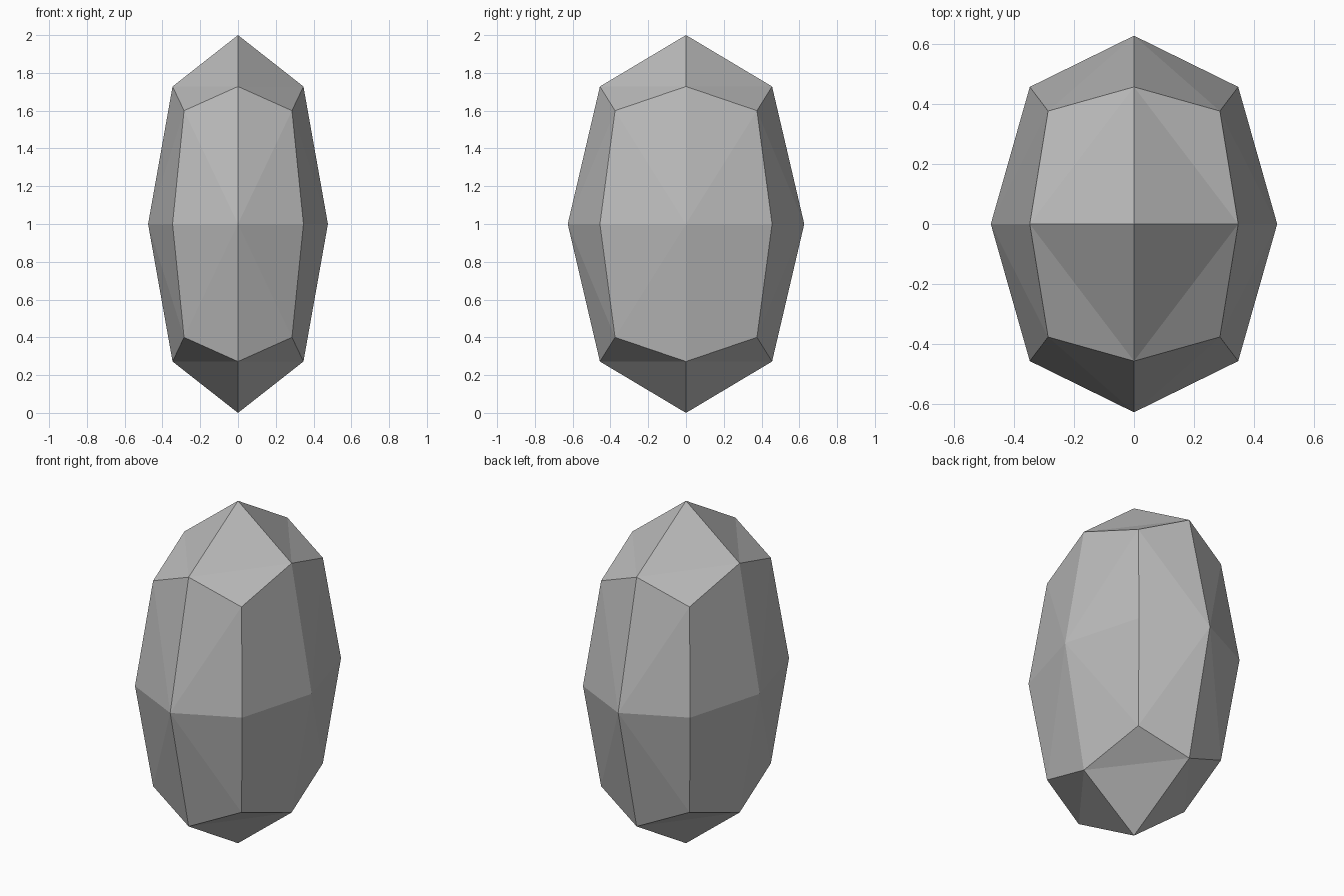
import bpy
import bmesh
from itertools import product

cube = bpy.data.objects.get("Cube")
if cube:
    bpy.data.objects.remove(cube, do_unlink=True)

# Half sizes of the stone, and how far points shrink on ridges and corners
SIZE = (0.476, 0.626, 1.0)
SHRINK = {1: 1.0, 2: 0.728, 3: 0.6}

# One plain stone colour
grey = bpy.data.materials.new("stone_grey")
grey.use_nodes = True
colour = (0.5, 0.5, 0.5, 1)
grey.diffuse_color = colour
grey.node_tree.nodes["Principled BSDF"].inputs["Base Color"].default_value = colour

bm = bmesh.new()

# Lattice of face centres, ridge points and corners
points = {}
for key in product((-1, 0, 1), repeat=3):
    if any(key):
        k = SHRINK[sum(map(abs, key))]
        x, y, z = (s * c * k for s, c in zip(SIZE, key))
        points[key] = bm.verts.new((x, y, z + 1))


def facet(*keys):
    bm.faces.new([points[k] for k in keys])


# Facets of each octant
for corner in product((-1, 1), repeat=3):
    sx, sy, sz = corner
    xy, xz, yz = (sx, sy, 0), (sx, 0, sz), (0, sy, sz)
    # Side facets crease from centre to corner
    for centre, ridge in (((sx, 0, 0), xz), ((0, sy, 0), yz)):
        facet(centre, xy, corner)
        facet(centre, corner, ridge)
    # Top and bottom facets crease between ridges
    facet((0, 0, sz), xz, yz)
    facet(xz, corner, yz)

bmesh.ops.recalc_face_normals(bm, faces=bm.faces)
mesh = bpy.data.meshes.new("faceted_stone")
bm.to_mesh(mesh)
bm.free()
mesh.materials.append(grey)
stone = bpy.data.objects.new("faceted_stone", mesh)
bpy.context.collection.objects.link(stone)
